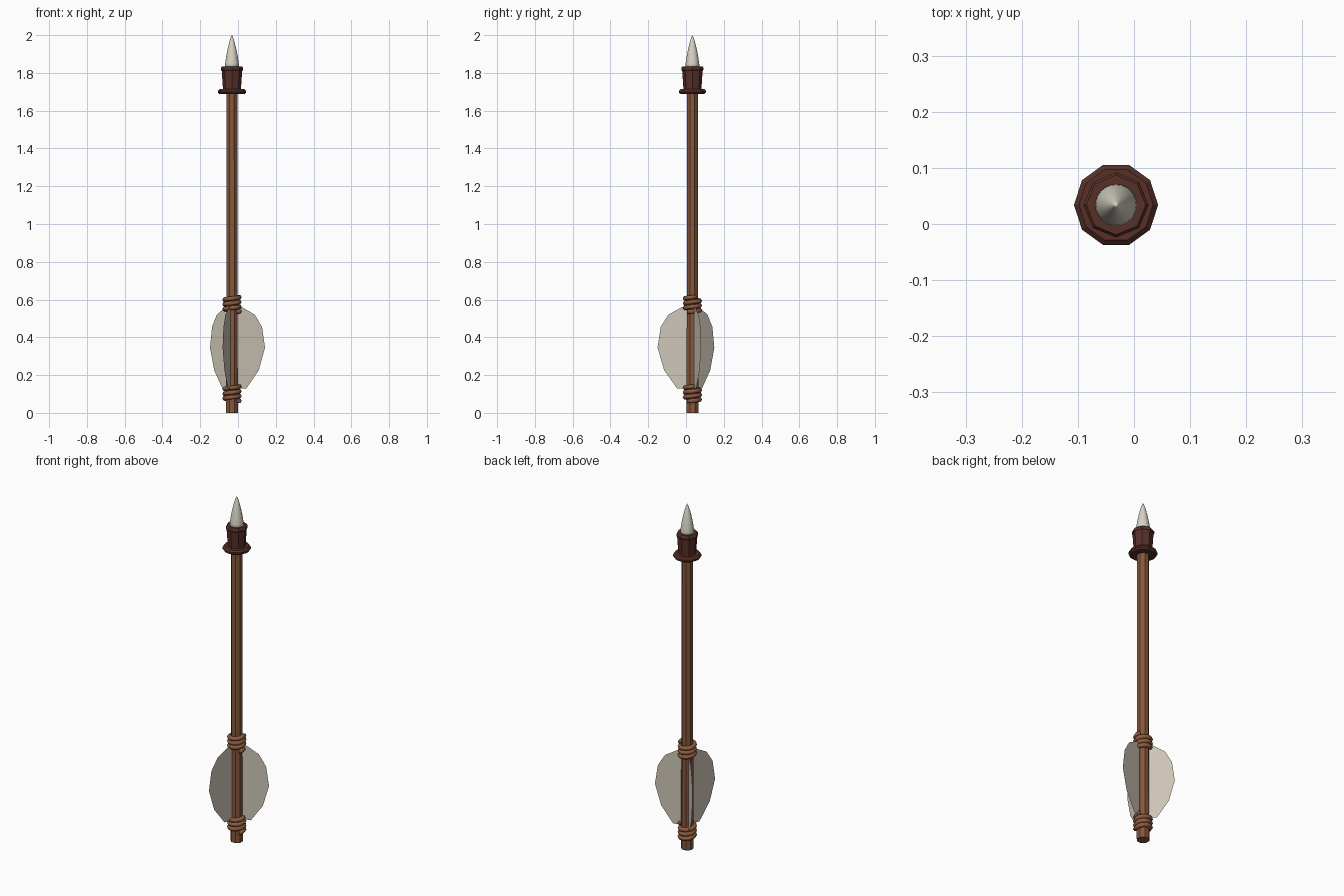
import bpy, bmesh, math
from mathutils import Vector

AXIS_X, AXIS_Y = -0.032, 0.034

cube = bpy.data.objects.get("Cube")
if cube:
    bpy.data.objects.remove(cube, do_unlink=True)


def material(name, rgb):
    """Flat material from sRGB bytes."""
    lin = [((c / 255 + 0.055) / 1.055) ** 2.4 for c in rgb] + [1.0]
    mat = bpy.data.materials.new(name)
    mat.use_nodes = True
    mat.diffuse_color = lin
    bsdf = mat.node_tree.nodes["Principled BSDF"]
    bsdf.inputs["Base Color"].default_value = lin
    bsdf.inputs["Roughness"].default_value = 0.8
    return mat


wood = material("wood", (134, 88, 60))
cord = material("cord", (142, 92, 64))
leather = material("dark leather", (88, 48, 40))
bone = material("bone", (216, 211, 196))
vane = material("feather grey", (205, 197, 182))


def add_object(name, bm, mat, smooth=False):
    mesh = bpy.data.meshes.new(name)
    bm.to_mesh(mesh)
    bm.free()
    mesh.materials.append(mat)
    for poly in mesh.polygons:
        poly.use_smooth = smooth
    obj = bpy.data.objects.new(name, mesh)
    obj.location = (AXIS_X, AXIS_Y, 0)
    bpy.context.collection.objects.link(obj)
    return obj


def lathe(name, profile, sides, mat, smooth=False, phase=0.0):
    """Stack rings of (radius, z), close both ends; radius 0 makes a point."""
    bm = bmesh.new()
    rings = []
    for r, z in profile:
        count = sides if r > 0 else 1
        angles = [phase + math.tau * i / sides for i in range(count)]
        rings.append([bm.verts.new((r * math.cos(a), r * math.sin(a), z)) for a in angles])
    for low, high in zip(rings, rings[1:]):
        for i in range(sides):
            j = (i + 1) % sides
            quad = [low[i], low[j]]
            quad += [high[j], high[i]] if len(high) > 1 else [high[0]]
            bm.faces.new(quad)
    bm.faces.new(rings[0][::-1])
    if len(rings[-1]) > 1:
        bm.faces.new(rings[-1])
    return add_object(name, bm, mat, smooth)


# Shaft
lathe("shaft", [(0.034, 0), (0.032, 0.6), (0.032, 1.2), (0.031, 1.75)], 8, wood,
      phase=math.pi / 8)

# Leather socket with a rounded lip, and the ring below it
lathe("socket", [(0.046, 1.69), (0.054, 1.81), (0.058, 1.815), (0.058, 1.828),
                 (0.053, 1.835), (0.036, 1.835)], 8, leather)
lathe("socket_ring", [(0.045, 1.688), (0.066, 1.688), (0.075, 1.696), (0.075, 1.705),
                      (0.066, 1.714), (0.045, 1.714)], 10, leather)

# Pointed bone tip
lathe("tip", [(0.038, 1.82), (0.036, 1.85), (0.030, 1.89), (0.022, 1.93),
              (0.012, 1.97), (0.005, 1.99), (0, 2.0)], 24, bone, smooth=True)

# Three single-sheet feathers around the shaft
outline = [(0, 0.56), (0.3, 0.56), (0.69, 0.52), (0.91, 0.455), (1, 0.345),
           (0.81, 0.225), (0.44, 0.13), (0, 0.13)]
for side, angle, reach in (("left", 15, 0.181), ("back", 135, 0.164), ("front", 255, 0.191)):
    a = math.radians(angle)
    bm = bmesh.new()
    bm.faces.new([bm.verts.new((reach * r * math.cos(a), reach * r * math.sin(a), z))
                  for r, z in outline])
    add_object(side + "_feather", bm, vane)


def binding(name, z_low, turns=3.2, pitch=0.025, radius=0.039, tube=0.0125):
    """Cord wound around the shaft, swept with a hexagonal section."""
    bm = bmesh.new()
    steps = int(turns * 12)
    previous = None
    for k in range(steps + 1):
        a = math.tau * k / 12 - 0.6
        out = Vector((math.cos(a), math.sin(a), 0))
        centre = out * radius + Vector((0, 0, z_low + pitch * k / 12))
        ring = []
        for s in range(6):
            t = math.tau * s / 6
            ring.append(bm.verts.new(centre + out * tube * math.cos(t)
                                     + Vector((0, 0, tube * math.sin(t)))))
        if previous:
            for s in range(6):
                n = (s + 1) % 6
                bm.faces.new((previous[s], previous[n], ring[n], ring[s]))
        else:
            bm.faces.new(ring)
        previous = ring
    bm.faces.new(previous[::-1])
    bmesh.ops.recalc_face_normals(bm, faces=bm.faces)
    return add_object(name, bm, cord, smooth=True)


# Cord bindings above and below the feathers
binding("upper_binding", 0.535)
binding("lower_binding", 0.062)
